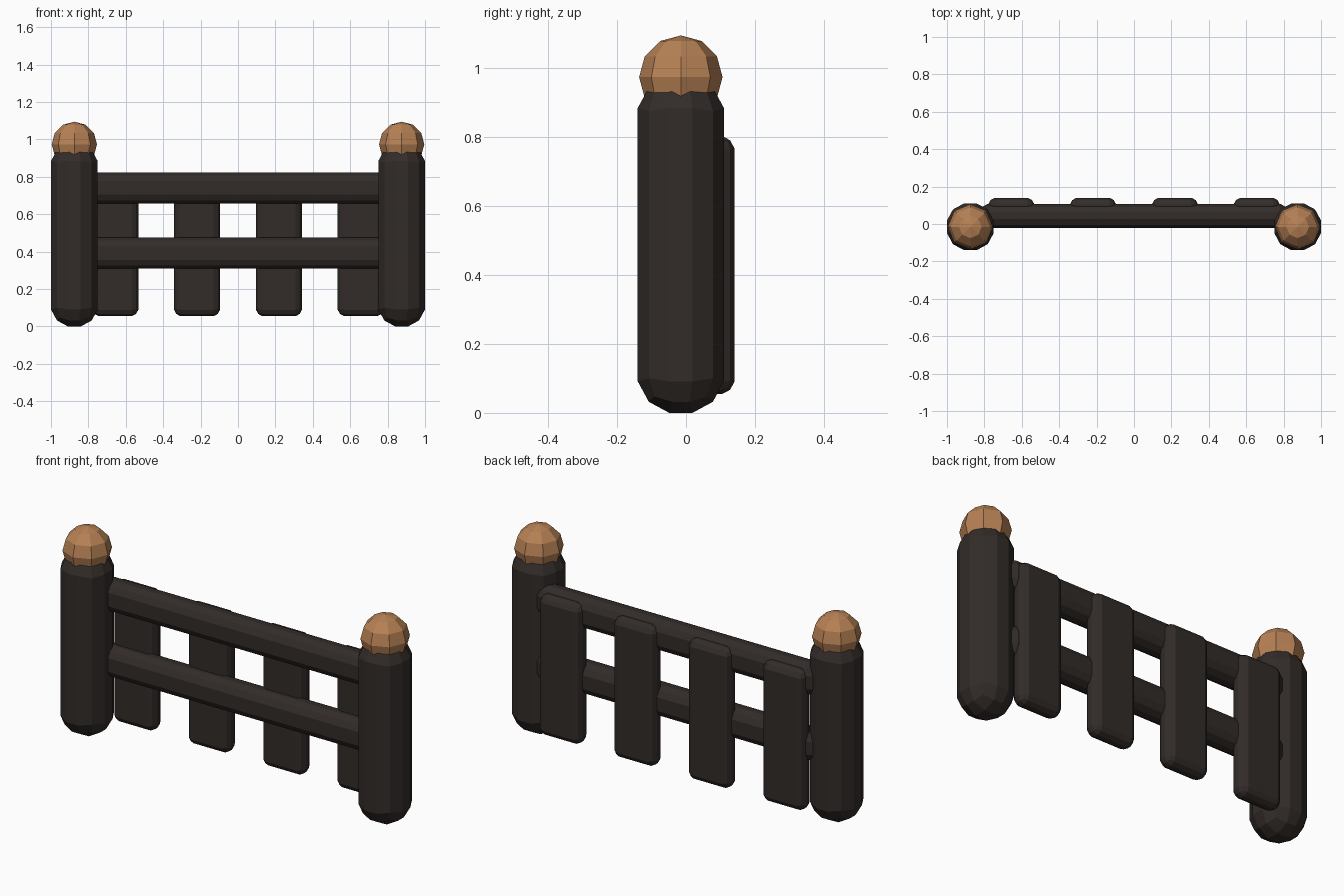
import bpy, bmesh, math
from mathutils import Vector

if "Cube" in bpy.data.objects:
    bpy.data.objects.remove(bpy.data.objects["Cube"])


def material(name, rgb):
    m = bpy.data.materials.new(name)
    m.diffuse_color = (*rgb, 1)
    m.use_nodes = True
    m.node_tree.nodes["Principled BSDF"].inputs["Base Color"].default_value = m.diffuse_color
    return m


DARK = material("dark_wood", (0.032, 0.025, 0.022))
TAN = material("tan_wood", (0.47, 0.22, 0.09))
T = math.tan(math.radians(15))
STEPS = (-1, -T, T, 1)


def finish(bm, name, mat):
    bmesh.ops.recalc_face_normals(bm, faces=bm.faces)
    me = bpy.data.meshes.new(name)
    bm.to_mesh(me)
    bm.free()
    me.materials.append(mat)
    ob = bpy.data.objects.new(name, me)
    bpy.context.collection.objects.link(ob)
    return ob


def rounded_block(name, center, half, face):
    """Cube-sphere (3x3 per side) whose octants are pulled apart to fill a box.
    `face` is the distance from the rounding centre to the outer face."""
    radius = face * math.sqrt(1 + 2 * T * T)
    bm = bmesh.new()
    for axis in range(3):
        for side in (-1, 1):
            grid = []
            for a in STEPS:
                row = []
                for b in STEPS:
                    d = [a, b]
                    d.insert(axis, side)
                    p = Vector(d).normalized() * radius
                    for i in range(3):
                        p[i] += math.copysign(half[i] - face, d[i])
                    row.append(bm.verts.new(p + Vector(center)))
                grid.append(row)
            for i in range(3):
                for j in range(3):
                    bm.faces.new((grid[i][j], grid[i + 1][j],
                                  grid[i + 1][j + 1], grid[i][j + 1]))
    bmesh.ops.remove_doubles(bm, verts=bm.verts, dist=1e-4)
    return finish(bm, name, DARK)


# End posts with ball caps
for side, s in (("left", -1), ("right", 1)):
    rounded_block(f"{side}_post", (s * 0.875, -0.015, 0.488), (0.125, 0.125, 0.488), 0.125)
    bm = bmesh.new()
    bmesh.ops.create_uvsphere(bm, u_segments=8, v_segments=6, radius=0.121)
    cap = finish(bm, f"{side}_post_cap", TAN)
    cap.location = (s * 0.875, -0.015, 0.974)

# Horizontal rails
for name, z in (("lower_rail", 0.393), ("upper_rail", 0.741)):
    rounded_block(name, (0, 0.043, z), (0.83, 0.064, 0.083), 0.064)

# Vertical planks on the back of the rails
for i, x in enumerate((-0.656, -0.219, 0.219, 0.656)):
    rounded_block(f"plank_{i + 1}", (x, 0.093, 0.429), (0.123, 0.047, 0.374), 0.047)
